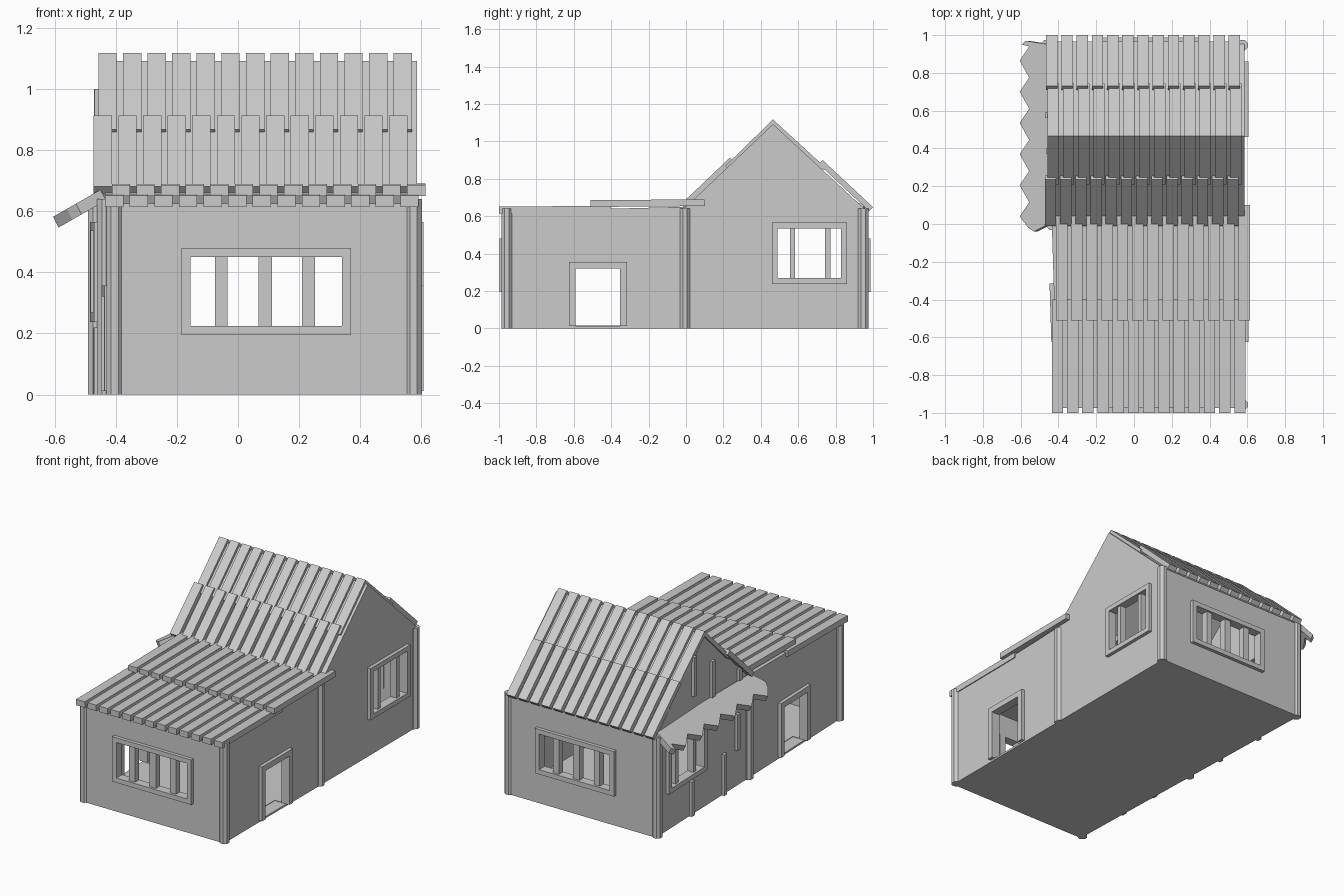
import bpy, bmesh, math

if "Cube" in bpy.data.objects:
    bpy.data.objects.remove(bpy.data.objects["Cube"], do_unlink=True)

GREY = (0.6, 0.6, 0.6, 1)
mat = bpy.data.materials.new("plain_grey")
mat.use_nodes = True
mat.diffuse_color = GREY
mat.node_tree.nodes["Principled BSDF"].inputs["Base Color"].default_value = GREY


def left_x(y):
    """Outer face of the slightly skewed left-hand wall."""
    return -0.435 - 0.031 * y


# Wall frames: u runs along the wall, d points outwards
def front(u, d, z): return (u, -0.975 - d, z)
def back(u, d, z): return (u, 0.965 + d, z)
def side_a(u, d, z): return (0.585 + d, u, z)
def side_b(u, d, z): return (left_x(u) - d, u, z)
def plain(x, y, z): return (x, y, z)


def finish(name, bm):
    bmesh.ops.recalc_face_normals(bm, faces=bm.faces)
    mesh = bpy.data.meshes.new(name)
    bm.to_mesh(mesh)
    bm.free()
    mesh.materials.append(mat)
    ob = bpy.data.objects.new(name, mesh)
    bpy.context.collection.objects.link(ob)
    return ob


def add_prism(bm, lower, upper):
    """Closed solid between two matching outlines."""
    a = [bm.verts.new(p) for p in lower]
    b = [bm.verts.new(p) for p in upper]
    bm.faces.new(a)
    bm.faces.new(b[::-1])
    for i in range(len(a)):
        j = (i + 1) % len(a)
        bm.faces.new((a[i], a[j], b[j], b[i]))


def add_box(bm, place, u, d, z):
    ring = [(u[0], d[0]), (u[1], d[0]), (u[1], d[1]), (u[0], d[1])]
    add_prism(bm, [place(p, q, z[0]) for p, q in ring],
              [place(p, q, z[1]) for p, q in ring])


def boxes(name, place, items):
    bm = bmesh.new()
    for u, d, z in items:
        add_box(bm, place, u, d, z)
    return finish(name, bm)


def house_solid(name, profile, inset):
    bm = bmesh.new()
    add_prism(bm, [(left_x(y) + inset, y, z) for y, z in profile],
              [(0.585 - inset, y, z) for y, z in profile])
    return finish(name, bm)


# House shell: low front wing and gabled rear, hollowed out
shell = house_solid("house_shell", [(-0.975, 0), (0.965, 0), (0.965, 0.63),
                    (0.465, 1.092), (0, 0.65), (-0.975, 0.625)], 0)
cutters = [house_solid("room_cutter", [(-0.945, 0.015), (0.935, 0.015), (0.935, 0.615),
                       (0.465, 1.05), (0, 0.615), (-0.945, 0.595)], 0.03)]


# Openings with surrounds and mullions
def opening(name, place, u, z, rim, mullions=(), sill=True):
    cutters.append(boxes(name + "_cutter", place, [(u, (-0.08, 0.08), z)]))
    d = (-0.035, 0.022)
    low = z[0] - rim if sill else z[0]
    wide = (u[0] - rim, u[1] + rim)
    parts = [((wide[0], u[0]), d, (low, z[1])), ((u[1], wide[1]), d, (low, z[1])),
             (wide, d, (z[1], z[1] + rim))]
    if sill:
        parts.append((wide, d, (low, z[0])))
    parts += [(m, (-0.035, 0.008), z) for m in mullions]
    boxes(name, place, parts)


for label, place in (("front", front), ("back", back)):
    opening(label + "_window", place, (-0.155, 0.34), (0.225, 0.45), 0.03,
            [(-0.075, -0.035), (0.067, 0.112), (0.21, 0.252)])
for label, place in (("left", side_a), ("right", side_b)):
    opening(label + "_window", place, (0.49, 0.83), (0.268, 0.535), 0.03,
            [(0.555, 0.583), (0.742, 0.772)])
    opening(label + "_door_frame", place, (-0.59, -0.352), (0.012, 0.32), 0.036,
            sill=False)

for c in cutters:
    mod = shell.modifiers.new(c.name, "BOOLEAN")
    mod.operation = "DIFFERENCE"
    mod.solver = "EXACT"
    mod.object = c
    c.hide_render = True
bpy.context.view_layer.update()
cut_mesh = bpy.data.meshes.new_from_object(
    shell.evaluated_get(bpy.context.evaluated_depsgraph_get()))
shell.modifiers.clear()
shell.data = cut_mesh
for c in cutters:
    bpy.data.objects.remove(c, do_unlink=True)

# Octagonal posts at the corners and where the two parts meet
bm = bmesh.new()
for y in (-0.958, -0.005, 0.947):
    for x in (left_x(y) + 0.002, 0.575):
        ring = [(x + 0.03 * math.cos(math.pi * (k + 0.5) / 4),
                 y + 0.03 * math.sin(math.pi * (k + 0.5) / 4)) for k in range(8)]
        add_prism(bm, [(*p, 0) for p in ring], [(*p, 0.64) for p in ring])
finish("wall_posts", bm)


# Rows of roof planks; start and end give the top line as (y, z)
def planks(name, x0, start, end, thick, width=0.06, count=13, pitch=0.0805):
    dy, dz = end[0] - start[0], end[1] - start[1]
    n = math.hypot(dy, dz)
    oy, oz = dz / n * thick, -dy / n * thick
    if oz > 0:
        oy, oz = -oy, -oz
    line = [start, end, (end[0] + oy, end[1] + oz), (start[0] + oy, start[1] + oz)]
    bm = bmesh.new()
    for i in range(count):
        x = x0 + i * pitch
        add_prism(bm, [(x, *p) for p in line], [(x + width, *p) for p in line])
    finish(name, bm)


planks("gable_front_upper_planks", -0.457, (0.465, 1.117), (0.21, 0.868), 0.025)
planks("gable_front_lower_planks", -0.472, (0.235, 0.913), (-0.01, 0.68), 0.03)
planks("gable_back_upper_planks", -0.457, (0.465, 1.117), (0.745, 0.86), 0.025)
planks("gable_back_lower_planks", -0.465, (0.73, 0.9), (1.0, 0.648), 0.03)
planks("flat_front_planks", -0.435, (-1.0, 0.651), (-0.4, 0.655), 0.038)
planks("flat_rear_planks", -0.413, (-0.51, 0.685), (0.1, 0.69), 0.036)

# Sloping canopy with a saw-toothed edge
outline = [(-0.45, 0.0), (-0.45, 0.95), (-0.575, 0.97), (-0.595, 0.95)]
for k in range(6):
    outline += [(-0.555, 0.94 - k * 0.165), (-0.605, 0.865 - k * 0.165)]
outline += [(-0.56, -0.02), (-0.53, -0.04)]
bm = bmesh.new()
add_prism(bm, [(x, y, 0.67 + (x + 0.45) * 0.57) for x, y in outline],
          [(x + 0.018, y, 0.635 + (x + 0.45) * 0.57) for x, y in outline])
finish("side_canopy", bm)

# Loose upright battens on the canopy side
battens = [(0.575, 0.75, 1.0), (0.385, 0.67, 0.9), (0.1, 0.66, 0.74),
           (0.26, 0.0, 0.26), (0.12, 0.23, 0.46), (0.6, 0.0, 0.22)]
boxes("wall_battens", side_b,
      [((y - 0.015, y + 0.015), (-0.005, 0.018), (a, b)) for y, a, b in battens])
